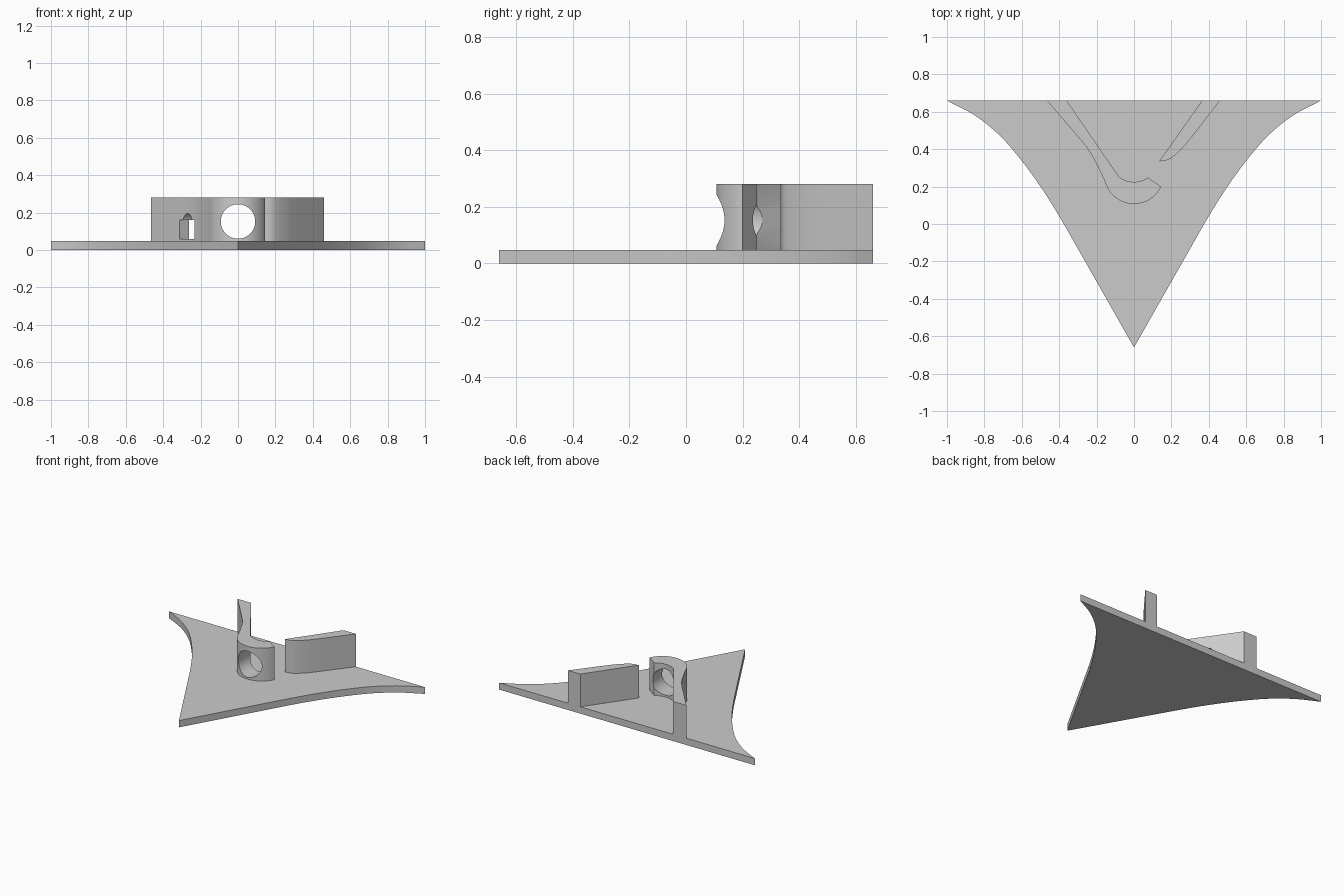
import bpy, bmesh, math
from mathutils import Matrix, Vector

cube = bpy.data.objects.get("Cube")
if cube:
    bpy.data.objects.remove(cube, do_unlink=True)

BASE_TOP, WALL_TOP, BACK = 0.048, 0.28, 0.66

grey = bpy.data.materials.new("plain grey")
grey.use_nodes = True
grey.diffuse_color = (0.6, 0.6, 0.6, 1)
grey.node_tree.nodes["Principled BSDF"].inputs["Base Color"].default_value = (0.6, 0.6, 0.6, 1)


def spline(points, steps=8):
    """Smooth 2D curve through the given points."""
    p = [Vector(q) for q in points]
    p = [2 * p[0] - p[1]] + p + [2 * p[-1] - p[-2]]
    out = []
    for a, b, c, d in zip(p, p[1:], p[2:], p[3:]):
        for i in range(steps):
            t = i / steps
            out.append(0.5 * (2 * b + (c - a) * t + (2 * a - 5 * b + 4 * c - d) * t * t
                              + (3 * b - a - 3 * c + d) * t ** 3))
    return out + [p[-2]]


def arc(cx, cy, r, start, end, steps=24):
    angles = [math.radians(start + (end - start) * i / steps) for i in range(steps + 1)]
    return [Vector((cx + r * math.cos(a), cy + r * math.sin(a))) for a in angles]


def prism(name, outline, low, high, matrix=Matrix()):
    """Extrude a closed 2D outline between two heights."""
    bm = bmesh.new()
    face = bm.faces.new([bm.verts.new((p[0], p[1], low)) for p in outline])
    top = bmesh.ops.extrude_face_region(bm, geom=[face])["geom"]
    moved = [v for v in top if isinstance(v, bmesh.types.BMVert)]
    bmesh.ops.translate(bm, verts=moved, vec=(0, 0, high - low))
    bmesh.ops.transform(bm, matrix=matrix, verts=bm.verts)
    bmesh.ops.recalc_face_normals(bm, faces=bm.faces)
    mesh = bpy.data.meshes.new(name)
    bm.to_mesh(mesh)
    bm.free()
    mesh.materials.append(grey)
    obj = bpy.data.objects.new(name, mesh)
    bpy.context.collection.objects.link(obj)
    return obj


def select(obj):
    bpy.ops.object.select_all(action='DESELECT')
    obj.select_set(True)
    bpy.context.view_layer.objects.active = obj


def cut(obj, cutter):
    cutter.hide_render = True
    mod = obj.modifiers.new("cut", 'BOOLEAN')
    mod.operation, mod.solver, mod.object = 'DIFFERENCE', 'EXACT', cutter
    select(obj)
    bpy.ops.object.modifier_apply(modifier=mod.name)
    bpy.data.objects.remove(cutter, do_unlink=True)


# Flared triangular base plate, mirrored about x = 0
flank = spline([(0, -0.66), (-0.29, -0.15), (-0.396, 0.035), (-0.5, 0.2), (-0.61, 0.35),
                (-0.72, 0.475), (-0.85, 0.58), (-1, BACK)])
base = prism("base_plate", flank + [Vector((-p.x, p.y)) for p in reversed(flank[1:])], 0, BASE_TOP)

# Hooked wall: curved outer side, cradle around the front, straight inner side
outer = spline([(-0.465, BACK), (-0.35, 0.525), (-0.246, 0.4), (-0.185, 0.29), (-0.14, 0.19)])
cradle = arc(0, 0.267, 0.16, 209, 335)
inner = arc(0, 0.355, 0.13, 305, 232, 12)
hook = prism("hooked_wall", outer[:-1] + cradle + inner + [Vector((-0.36, BACK))],
             BASE_TOP, WALL_TOP)

# Round hole through the cradle
along_y = Matrix.Rotation(math.radians(-90), 4, 'X')
round_hole = prism("round_hole_cutter", arc(0, 0, 0.092, 0, 352.5, 47), 0, 0.4,
                   Matrix.Translation((0, 0, 0.153)) @ along_y)
cut(hook, round_hole)

# Arched slot square to the straight part of the wall
slot_profile = ([(-0.065, 0.06), (0.065, 0.06), (0.065, 0.16)]
                + arc(0, 0.16, 0.035, 0, 180, 16) + [(-0.065, 0.16)])
across = Vector((0.82, 0.57, 0)).normalized()
tangent = Vector((across.y, -across.x, 0))
frame = Matrix((tangent, Vector((0, 0, 1)), across)).transposed().to_4x4()
cut(hook, prism("slot_cutter", slot_profile, -0.1, 0.2,
                Matrix.Translation((-0.27, 0.43, 0)) @ frame))

# Separate wall on the other side
rounded = spline([(0.134, 0.334), (0.19, 0.347), (0.246, 0.393), (0.305, 0.46), (0.46, BACK)])
side = prism("side_wall", rounded + [Vector((0.364, BACK))], BASE_TOP, WALL_TOP)

for obj in (base, hook, side):
    select(obj)
    bpy.ops.object.shade_smooth_by_angle(angle=math.radians(30))
